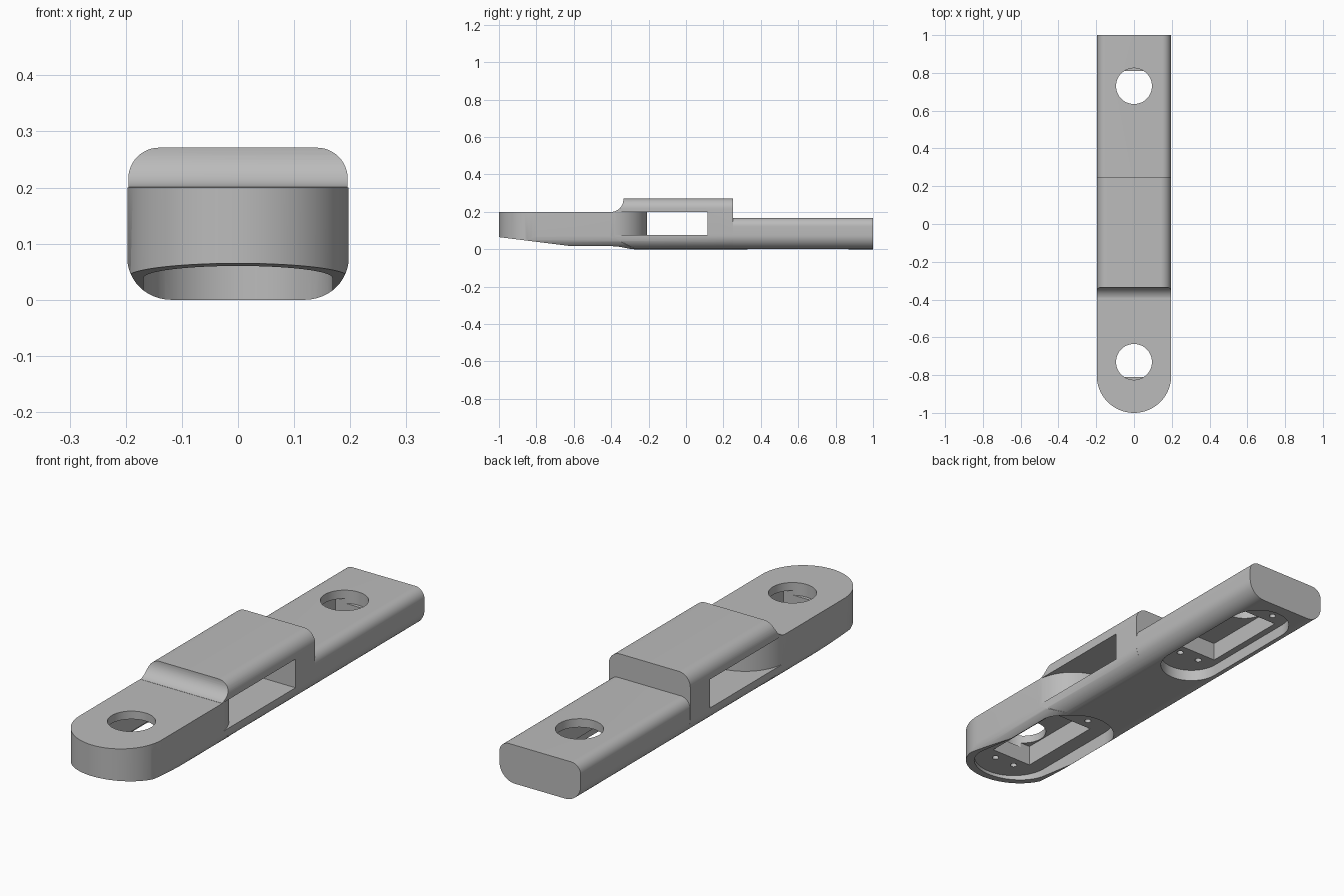
import bpy, bmesh, math
from mathutils import Vector

if "Cube" in bpy.data.objects:
    bpy.data.objects.remove(bpy.data.objects["Cube"])

grey = bpy.data.materials.new("plain grey")
grey.diffuse_color = (0.5, 0.5, 0.5, 1)
grey.use_nodes = True
grey.node_tree.nodes["Principled BSDF"].inputs["Base Color"].default_value = grey.diffuse_color


def arc(cx, cy, r, a0, a1, n=12):
    return [(cx + r * math.cos(math.radians(a0 + (a1 - a0) * i / n)),
             cy + r * math.sin(math.radians(a0 + (a1 - a0) * i / n))) for i in range(n + 1)]


def prism(name, pts, axis, lo, hi):
    """Extrude a 2D outline along an axis: x takes (y,z), y takes (x,z), z takes (x,y)."""
    place = {'x': lambda p, t: (t, p[0], p[1]),
             'y': lambda p, t: (p[0], t, p[1]),
             'z': lambda p, t: (p[0], p[1], t)}[axis]
    bm = bmesh.new()
    face = bm.faces.new([bm.verts.new(place(p, lo)) for p in pts])
    ext = bmesh.ops.extrude_face_region(bm, geom=[face])
    move = Vector(place((0, 0), hi - lo))
    bmesh.ops.translate(bm, vec=move, verts=[v for v in ext['geom'] if isinstance(v, bmesh.types.BMVert)])
    bmesh.ops.recalc_face_normals(bm, faces=bm.faces)
    me = bpy.data.meshes.new(name)
    bm.to_mesh(me)
    bm.free()
    me.materials.append(grey)
    ob = bpy.data.objects.new(name, me)
    bpy.context.collection.objects.link(ob)
    return ob


def combine(target, tool, op):
    mod = target.modifiers.new(op, 'BOOLEAN')
    mod.operation, mod.solver, mod.object = op, 'EXACT', tool
    bpy.context.view_layer.objects.active = target
    bpy.ops.object.modifier_apply(modifier=mod.name)
    bpy.data.objects.remove(tool)


def rounded(w, z0, z1, rb, rt):
    """Bar cross-section with separate bottom and top corner radii."""
    return (arc(w - rb, z0 + rb, rb, -90, 0) + arc(w - rt, z1 - rt, rt, 0, 90)
            + arc(-w + rt, z1 - rt, rt, 90, 180) + arc(-w + rb, z0 + rb, rb, 180, 270))


def stadium(r, y0, y1, n=32):
    """Plan outline with round ends centred on y0 and y1."""
    return arc(0, y1, r, 0, 180, n) + arc(0, y0, r, 180, 360, n)


def box(x, y0, y1):
    return [(-x, y0), (x, y0), (x, y1), (-x, y1)]


# rear bar and raised middle block
arm = prism("link_arm", rounded(.195, 0, .167, .075, .045), 'y', -.405, 1)
combine(arm, prism("middle_block", rounded(.1955, .0004, .271, .075, .055), 'y', -.39, .25), 'UNION')

# open slot through the middle
combine(arm, prism("slot", [(-.6, .075), (.115, .075), (.115, .199), (-.6, .199)], 'x', -.4, .4), 'DIFFERENCE')

# concave step down to the front
step = [(-.6, .2)] + arc(-.4, .265, .065, -90, 0) + [(-.335, .4), (-.6, .4)]
combine(arm, prism("step", step, 'x', -.4, .4), 'DIFFERENCE')

# round-ended front block with filleted underside
front = prism("front_block", stadium(.197, -.803, -.405, 40), 'z', -.05, .2)
combine(front, prism("underside", rounded(.1975, .0008, .4, .075, .02), 'y', -1.2, 0), 'INTERSECT')
combine(arm, front, 'UNION')

# sloped underside at the nose
combine(arm, prism("slope", [(-1.1, -.1), (-.48, -.1), (-.48, 0), (-1.1, .0775)], 'x', -.4, .4), 'DIFFERENCE')

# motor pockets: flange recess, body pocket, shaft hole and screw holes
for side, r, c0, c1, floor, roof in ((-1, .168, -.794, -.395, .075, .165),
                                     (1, .13, .38, .82, .05, .13)):
    mid = side * .61
    combine(arm, prism("recess", stadium(r, c0, c1), 'z', -.1, floor), 'DIFFERENCE')
    combine(arm, prism("pocket", box(.1, mid - .2, mid + .2), 'z', -.08, roof), 'DIFFERENCE')
    combine(arm, prism("shaft_hole", arc(0, side * .73, .095, 0, 352.5, 47), 'z', roof - .02, .5), 'DIFFERENCE')
    for x in (-.05, .05):
        for dy in (-.245, .245):
            combine(arm, prism("screw_hole", arc(x, mid + dy, .014, 0, 337.5, 15), 'z', -.06, floor + .05),
                    'DIFFERENCE')

bpy.ops.object.select_all(action='DESELECT')
arm.select_set(True)
bpy.context.view_layer.objects.active = arm
bpy.ops.object.shade_smooth_by_angle(angle=math.radians(30))
